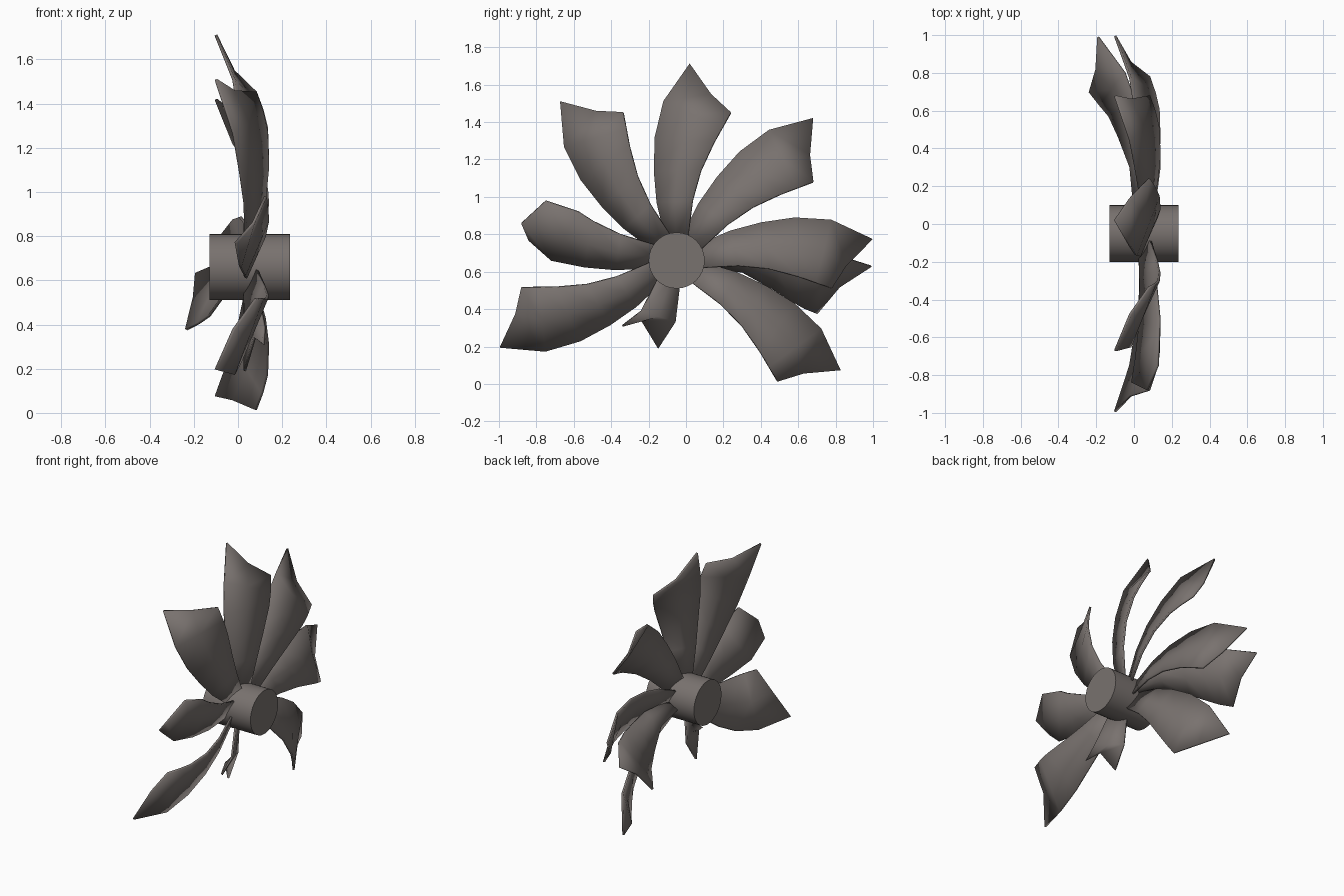
import bpy, bmesh, math

if "Cube" in bpy.data.objects:
    bpy.data.objects.remove(bpy.data.objects["Cube"])

HUB_Y, HUB_Z = -0.05, 0.66

metal = bpy.data.materials.new("warm grey metal")
metal.diffuse_color = (0.19, 0.168, 0.158, 1)
metal.use_nodes = True
metal.node_tree.nodes["Principled BSDF"].inputs["Base Color"].default_value = metal.diffuse_color


def finish(ob):
    ob.data.materials.append(metal)
    bpy.ops.object.select_all(action='DESELECT')
    ob.select_set(True)
    bpy.context.view_layer.objects.active = ob
    bpy.ops.object.shade_smooth_by_angle(angle=math.radians(30))


def mid(a, b):
    return tuple((p + q) / 2 for p, q in zip(a, b))


def blade(name, rows, tip, angle=0.0):
    """Skin (left edge, right edge) rows plus a three point tip, turned about the hub."""
    grid = [(l, mid(l, r), r) for l, r in rows] + [tip]
    c, s = math.cos(math.radians(angle)), math.sin(math.radians(angle))
    bm = bmesh.new()
    vs = [[bm.verts.new((x, HUB_Y + u * c - v * s, HUB_Z + u * s + v * c))
           for x, u, v in row] for row in grid]
    for a, b in zip(vs, vs[1:]):
        for i in range(2):
            bm.faces.new((a[i], b[i], b[i + 1], a[i + 1]))
    bmesh.ops.recalc_face_normals(bm, faces=bm.faces)
    me = bpy.data.meshes.new(name)
    bm.to_mesh(me)
    bm.free()
    ob = bpy.data.objects.new(name, me)
    bpy.context.collection.objects.link(ob)
    finish(ob)
    sol = ob.modifiers.new("thickness", 'SOLIDIFY')
    sol.thickness = 0.013
    sol.offset = 0
    return ob


# Hub
bpy.ops.mesh.primitive_cylinder_add(vertices=32, radius=0.15, depth=0.365,
                                    location=(0.0525, HUB_Y, HUB_Z),
                                    rotation=(0, math.pi / 2, 0))
hub = bpy.context.object
hub.name = "hub"
finish(hub)

# Twisted blade profile: (x, sideways, outward) from the hub axis
ROWS = [((0.03, -0.06, 0.12), (0.085, 0.06, 0.12)),
        ((0.035, -0.105, 0.31), (0.12, 0.085, 0.32)),
        ((0.03, -0.12, 0.48), (0.135, 0.13, 0.48)),
        ((0.01, -0.115, 0.66), (0.13, 0.20, 0.63)),
        ((-0.02, -0.07, 0.85), (0.11, 0.245, 0.71))]
TIP = ((-0.10, 0.07, 1.05), (-0.02, 0.185, 0.887), (0.08, 0.29, 0.79))

# Six whole blades
for a in (-120, -80, -40, 0, 40, 120):
    blade("blade", ROWS, TIP, a)

# Two snapped blades
blade("snapped_blade", ROWS[:3] + [((0.01, -0.115, 0.66), (0.132, 0.165, 0.56))],
      ((-0.01, -0.03, 0.797), (0.07, 0.053, 0.852), (0.125, 0.193, 0.745)), 80)
blade("broken_stub", ROWS[:2],
      ((0.03, -0.067, 0.476), (0.075, 0.07, 0.366), (0.115, 0.153, 0.428)), 160)

# Loose blade, knocked out of place behind its neighbour
loose = [((0.07, 0.12, 0.01), (0.00, 0.13, -0.03)),
         ((0.09, 0.38, 0.02), (-0.02, 0.35, -0.06)),
         ((0.04, 0.57, 0.03), (-0.08, 0.51, -0.15)),
         ((0.00, 0.71, 0.04), (-0.13, 0.62, -0.22)),
         ((-0.05, 0.85, 0.03), (-0.18, 0.68, -0.255))]
blade("loose_blade", loose,
      ((-0.19, 1.04, -0.03), (-0.20, 0.87, -0.14), (-0.235, 0.75, -0.283)))
